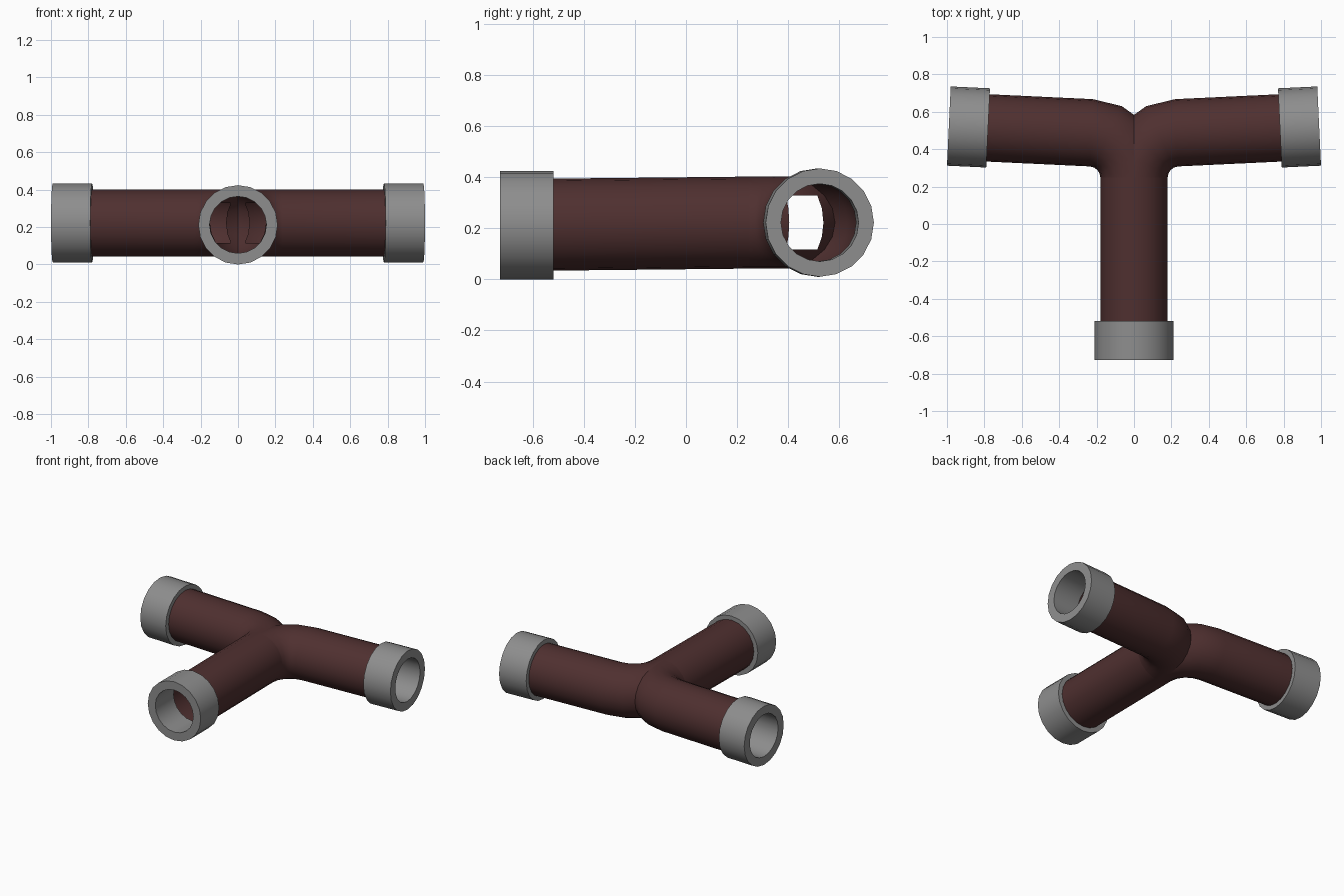
import bpy, bmesh
from math import sin, cos, pi, radians
from mathutils import Vector

cube = bpy.data.objects.get("Cube")
if cube:
    bpy.data.objects.remove(cube, do_unlink=True)

SIDES = 20
PIPE_R, CAP_R, BORE_R = 0.18, 0.212, 0.152
BEND = Vector((0.24, 0.248, 0.222))      # centre of the elbow curve
BEND_R = 0.24
TURN = radians(87.3)                     # how far each arm turns
UP = Vector((0, 0, 1))


def material(name, rgb):
    mat = bpy.data.materials.new(name)
    mat.use_nodes = True
    color = (*rgb, 1)
    mat.diffuse_color = color
    bsdf = next(n for n in mat.node_tree.nodes if n.type == 'BSDF_PRINCIPLED')
    bsdf.inputs["Base Color"].default_value = color
    bsdf.inputs["Roughness"].default_value = 0.6
    return mat


maroon = material("dark maroon", (0.078, 0.029, 0.029))
grey = material("grey metal", (0.27, 0.27, 0.27))


def heading(angle):
    """Direction of travel after turning from +y toward +x."""
    return Vector((sin(angle), cos(angle), 0))


def loft(name, sections, mat, side=1, closed=False, skip=()):
    """Skin round sections given as (centre, heading angle, radius)."""
    bm = bmesh.new()
    rings = []
    for centre, angle, radius in sections:
        t = heading(angle)
        outward = Vector((-t.y, t.x, 0))
        ring = []
        for j in range(SIDES):
            a = 2 * pi * j / SIDES
            p = centre + radius * (cos(a) * outward + sin(a) * UP)
            ring.append(bm.verts.new((p.x * side, p.y, p.z)))
        rings.append(ring)
    for i in range(len(rings) if closed else len(rings) - 1):
        near, far = rings[i], rings[(i + 1) % len(rings)]
        for j in range(SIDES):
            if (i, j) not in skip:
                k = (j + 1) % SIDES
                bm.faces.new((near[j], near[k], far[k], far[j]))
    if side < 0:
        bmesh.ops.reverse_faces(bm, faces=bm.faces[:])
    mesh = bpy.data.meshes.new(name)
    bm.to_mesh(mesh)
    bm.free()
    mesh.materials.append(mat)
    obj = bpy.data.objects.new(name, mesh)
    bpy.context.collection.objects.link(obj)
    bpy.ops.object.select_all(action='DESELECT')
    obj.select_set(True)
    bpy.context.view_layer.objects.active = obj
    bpy.ops.object.shade_smooth_by_angle(angle=radians(35))
    return obj


def cap(name, start, angle, length, side=1):
    """Thick open collar around a pipe end."""
    end = start + heading(angle) * length
    loft(name, [(start, angle, CAP_R), (end, angle, CAP_R),
                (end, angle, BORE_R), (start, angle, BORE_R)],
         grey, side, closed=True)


# Stem pipe and its collar
stem_start = Vector((0, -0.62, 0.213))
stem_end = Vector((0, BEND.y, BEND.z))
loft("stem_pipe", [(stem_start, 0, PIPE_R), (stem_end, 0, PIPE_R)], maroon)
cap("stem_collar", Vector((0, -0.728, 0.212)), 0, 0.21)

# Two mirrored elbows, each open inside where it meets the other
passage = [(1, j % SIDES) for j in range(-2, 2)]
for side, label in ((1, "left"), (-1, "right")):
    sections = []
    for i in range(5):
        a = TURN * i / 4
        centre = BEND + BEND_R * Vector((-cos(a), sin(a), 0))
        sections.append((centre, a, PIPE_R))
    bend_end = sections[-1][0]
    sections.append((bend_end + heading(TURN) * 0.66, TURN, PIPE_R))
    loft(label + "_arm_pipe", sections, maroon, side, skip=passage)
    cap(label + "_arm_collar", bend_end + heading(TURN) * 0.552, TURN, 0.21, side)
